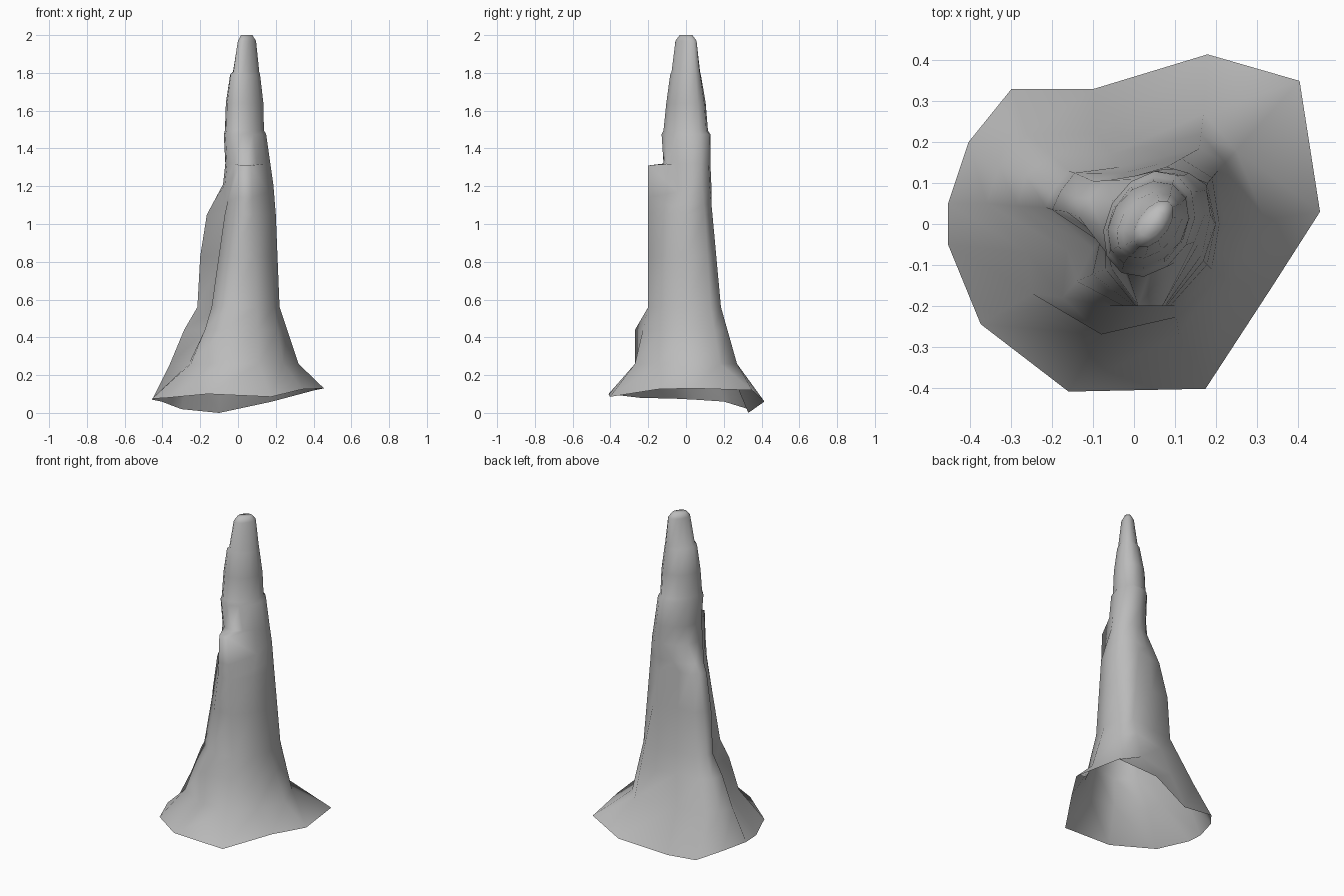
import bpy
import bmesh
import math
from mathutils import Vector

default_cube = bpy.data.objects.get("Cube")
if default_cube:
    bpy.data.objects.remove(default_cube, do_unlink=True)


def make_material(name, colour):
    material = bpy.data.materials.new(name)
    material.use_nodes = True
    material.diffuse_color = colour
    shader = material.node_tree.nodes["Principled BSDF"]
    shader.inputs["Base Color"].default_value = colour
    return material


SIDES = 12


def outline(height, points):
    """Lobed ring at one height, listed anticlockwise from the left side."""
    return [Vector((x, y, height)) for x, y in points]


def oval(height, left, right, front, back, lean=0.12):
    """Oval ring fitted to its extents; lean stretches it along a diagonal."""
    centre = Vector(((left + right) / 2, (front + back) / 2, height))
    ring = []
    for i in range(SIDES):
        angle = math.tau * i / SIDES
        x = math.cos(angle - lean) * (right - left) / 2
        y = math.sin(angle + lean) * (back - front) / 2
        ring.append(centre + Vector((x, y, 0)))
    return ring


def blend(lower, upper, factor):
    return [a.lerp(b, factor) for a, b in zip(lower, upper)]


# Ragged open rim at the ground
rim = outline(0, [(.455, .03), (.405, .35), (.18, .415), (-.1, .33),
                  (-.3, .33), (-.405, .2), (-.455, .05), (-.455, -.05),
                  (-.375, -.245), (-.16, -.41), (.175, -.403), (.34, -.15)])
rim_heights = (.13, .12, .06, 0, .02, .06, .07, .075, .08, .1, .085, .125)
for point, height in zip(rim, rim_heights):
    point.z = height

# Flared skirt and lobed trunk
skirt = outline(.26, [(.32, .01), (.25, .18), (.17, .27), (-.09, .22),
                      (-.26, .22), (-.33, .14), (-.36, .05), (-.26, -.07),
                      (-.25, -.17), (-.08, -.27), (.11, -.27), (.24, -.15)])
trunk = outline(.56, [(.22, 0), (.205, .13), (.16, .185), (-.03, .14),
                      (-.16, .13), (-.2, .08), (-.215, .04), (-.1, -.06),
                      (-.14, -.14), (-.06, -.2), (.1, -.2), (.19, -.11)])
shoulder = outline(1.05, [(.2, 0), (.18, .1), (.08, .14), (-.03, .11),
                          (-.1, .105), (-.14, .065), (-.165, .03), (-.07, -.03),
                          (-.07, -.11), (0, -.2), (.08, -.2), (.17, -.09)])

# Fold on the front right of the skirt
fold = blend(skirt, trunk, 0.6)
fold[5].xy = (-.265, .12)
fold[6].x = -.285
fold[8].xy = (-.175, -.18)
fold[9].xy = (-.08, -.27)

# Right lobe stays full until halfway up
upper_trunk = blend(trunk, shoulder, 0.55)
upper_trunk[4].xy = (-.145, .125)
upper_trunk[5].xy = (-.18, .08)
upper_trunk[6].x = -.2

# Front lobe rises to an arched ledge while the rest merges into the spire
ledge = oval(1.21, -.08, .188, -.12, .135)
ledge[8].z = 1.25
ledge[9] = Vector((.01, -.2, 1.31))
ledge[10] = Vector((.07, -.2, 1.31))
ledge[11].z = 1.17
lobe_top = blend(shoulder, ledge, 0.35)

rings = [rim, skirt, fold, trunk, upper_trunk, shoulder, lobe_top, ledge,
         # Stepped spire
         oval(1.32, -.068, .172, -.12, .13),
         oval(1.475, -.076, .15, -.13, .13),
         oval(1.495, -.07, .138, -.12, .117),
         oval(1.64, -.065, .135, -.105, .105),
         oval(1.79, -.043, .118, -.085, .08, 0.17),
         oval(1.805, -.028, .114, -.078, .076, 0.2),
         oval(1.97, -.002, .097, -.058, .058, 0.27),
         oval(2, .015, .077, -.035, .035, 0.27)]

# Skin the rings, leaving the foot open and capping the tip
mesh = bpy.data.meshes.new("stalagmite")
bm = bmesh.new()
layers = [[bm.verts.new(point) for point in ring] for ring in rings]
for lower, upper in zip(layers, layers[1:]):
    for i in range(SIDES):
        j = (i + 1) % SIDES
        bm.faces.new((lower[i], lower[j], upper[j], upper[i]))
bm.faces.new(layers[-1])
for face in bm.faces:
    face.smooth = True
bm.to_mesh(mesh)
bm.free()

stalagmite = bpy.data.objects.new("stalagmite", mesh)
bpy.context.collection.objects.link(stalagmite)
mesh.materials.append(make_material("grey stone", (0.5, 0.5, 0.5, 1)))
